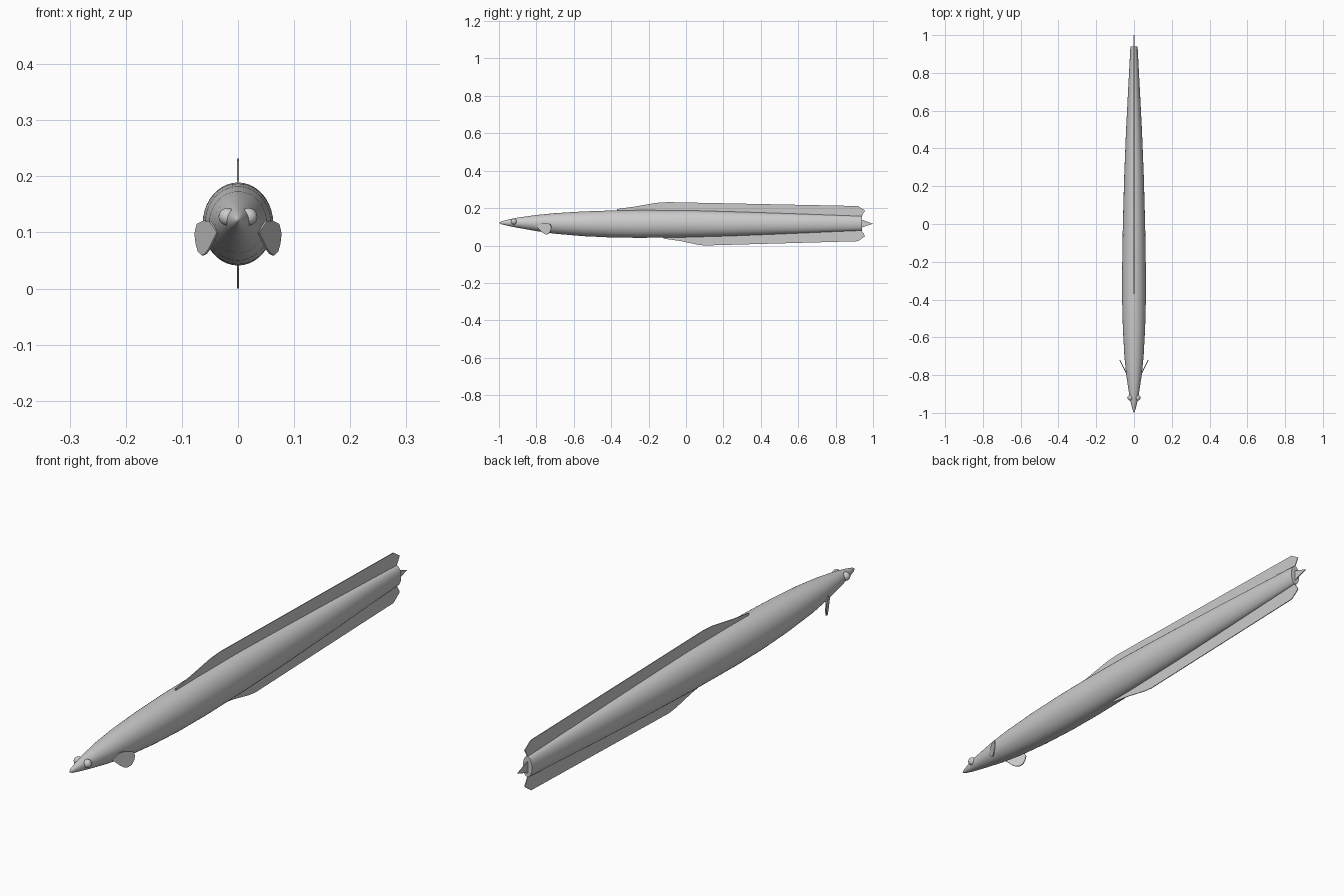
import bpy, bmesh, math
from mathutils import Vector

old = bpy.data.objects.get("Cube")
if old:
    bpy.data.objects.remove(old)

grey = bpy.data.materials.new("plain grey")
grey.use_nodes = True
colour = (0.6, 0.6, 0.6, 1)
grey.diffuse_color = colour
grey.node_tree.nodes["Principled BSDF"].inputs["Base Color"].default_value = colour


def finish(name, bm, smooth=False):
    bmesh.ops.recalc_face_normals(bm, faces=bm.faces)
    mesh = bpy.data.meshes.new(name)
    bm.to_mesh(mesh)
    bm.free()
    mesh.materials.append(grey)
    obj = bpy.data.objects.new(name, mesh)
    bpy.context.collection.objects.link(obj)
    if smooth:
        bpy.ops.object.select_all(action='DESELECT')
        obj.select_set(True)
        bpy.context.view_layer.objects.active = obj
        bpy.ops.object.shade_smooth_by_angle(angle=math.radians(40))
    return obj


def plate(name, points, thickness):
    """Flat outline given a little thickness, centred on its plane."""
    bm = bmesh.new()
    face = bm.faces.new([bm.verts.new(p) for p in points])
    face.normal_update()
    normal = face.normal.copy()
    bmesh.ops.translate(bm, verts=bm.verts, vec=-normal * thickness / 2)
    out = bmesh.ops.extrude_face_region(bm, geom=[face], use_keep_orig=True)
    moved = [v for v in out["geom"] if isinstance(v, bmesh.types.BMVert)]
    bmesh.ops.translate(bm, verts=moved, vec=normal * thickness)
    return finish(name, bm)


# Body: elliptical rings along the spine (y, half width, bottom, top)
stations = [
    (-0.997, 0.002, 0.119, 0.123), (-0.985, 0.007, 0.113, 0.130),
    (-0.95, 0.016, 0.105, 0.139), (-0.90, 0.026, 0.095, 0.149),
    (-0.80, 0.041, 0.077, 0.163), (-0.70, 0.051, 0.063, 0.173),
    (-0.55, 0.059, 0.050, 0.182), (-0.40, 0.063, 0.043, 0.187),
    (-0.25, 0.063, 0.041, 0.189), (0.0, 0.059, 0.044, 0.188),
    (0.25, 0.052, 0.051, 0.181), (0.50, 0.042, 0.061, 0.173),
    (0.75, 0.029, 0.072, 0.164), (0.94, 0.019, 0.080, 0.157),
]
SIDES = 40
bm = bmesh.new()
rings = []
for y, half, low, high in stations:
    mid, rise = (low + high) / 2, (high - low) / 2
    turns = [2 * math.pi * i / SIDES for i in range(SIDES)]
    rings.append([bm.verts.new((half * math.cos(a), y, mid + rise * math.sin(a))) for a in turns])
for a, b in zip(rings, rings[1:]):
    for i in range(SIDES):
        j = (i + 1) % SIDES
        bm.faces.new((a[i], a[j], b[j], b[i]))
bm.faces.new(rings[0])
bm.faces.new(rings[-1])
finish("body", bm, smooth=True)

# Long fins along the back and the belly, and the tail tip
back = [(-0.37, 0.18), (-0.37, 0.195), (-0.28, 0.207), (-0.16, 0.228), (-0.10, 0.232),
        (0.92, 0.211), (0.957, 0.187), (0.94, 0.157), (0.94, 0.14), (0.0, 0.16)]
belly = [(-0.13, 0.05), (-0.12, 0.037), (-0.03, 0.024), (0.06, 0.005), (0.10, 0.0),
         (0.92, 0.023), (0.957, 0.050), (0.94, 0.080), (0.94, 0.10), (0.0, 0.07)]
tail = [(0.93, 0.138), (0.94, 0.138), (1.0, 0.116), (0.94, 0.096), (0.93, 0.096)]
for name, outline in (("back_fin", back), ("belly_fin", belly), ("tail_tip", tail)):
    plate(name, [(0, y, z) for y, z in outline], 0.003)

# Side fins, swept back, and eyes
side_fin = [(0.036, 0.100), (0.050, 0.120), (0.060, 0.121), (0.072, 0.115), (0.076, 0.098),
            (0.074, 0.080), (0.070, 0.066), (0.063, 0.059), (0.057, 0.062), (0.050, 0.072)]
for side, word in ((1, "left"), (-1, "right")):
    plate(word + "_side_fin",
          [(side * x, -0.795 + (x - 0.038) * 2, z) for x, z in side_fin], 0.004)
    bm = bmesh.new()
    bmesh.ops.create_uvsphere(bm, u_segments=24, v_segments=14, radius=0.0155)
    bmesh.ops.translate(bm, verts=bm.verts, vec=Vector((side * 0.019, -0.92, 0.128)))
    finish(word + "_eye", bm, smooth=True)
